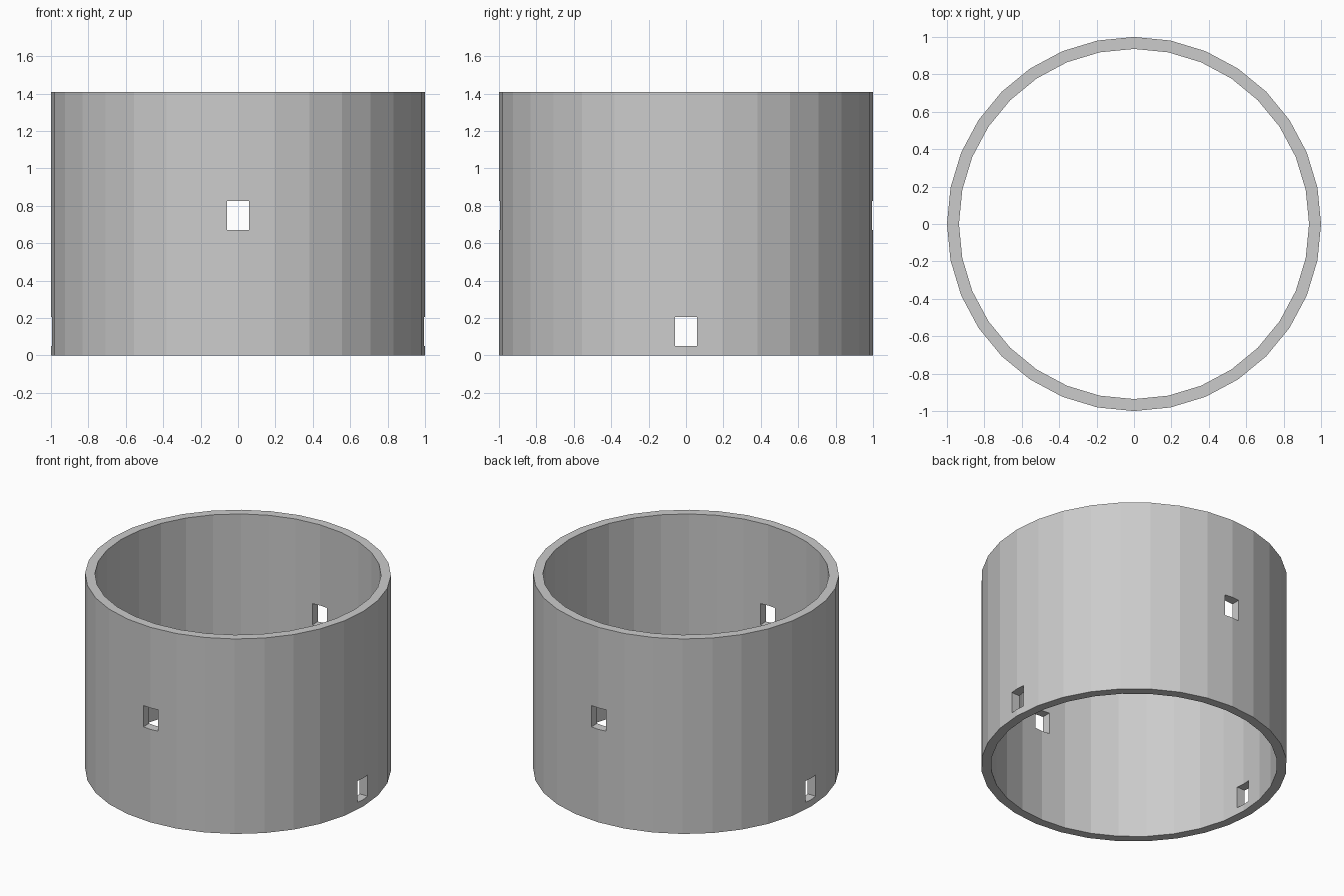
import bpy, bmesh
from math import cos, sin, tau

if "Cube" in bpy.data.objects:
    bpy.data.objects.remove(bpy.data.objects["Cube"])

SIDES, R_OUT, R_IN, HEIGHT = 32, 1.0, 0.936, 1.407

# Open tube wall: a four-point rectangle swept around z
bm = bmesh.new()
profile = [(R_OUT, 0), (R_OUT, HEIGHT), (R_IN, HEIGHT), (R_IN, 0)]
rings = [[bm.verts.new((r * cos(tau * i / SIDES), r * sin(tau * i / SIDES), z))
          for r, z in profile] for i in range(SIDES)]
for i in range(SIDES):
    a, b = rings[i], rings[(i + 1) % SIDES]
    for j in range(4):
        k = (j + 1) % 4
        bm.faces.new((a[j], b[j], b[k], a[k]))
bmesh.ops.recalc_face_normals(bm, faces=bm.faces)
mesh = bpy.data.meshes.new("tube_wall")
bm.to_mesh(mesh)
bm.free()
wall = bpy.data.objects.new("tube_wall", mesh)
bpy.context.collection.objects.link(wall)


def cut_slots(name, size, z):
    """Cut a pair of opposite slots with one long box."""
    bpy.ops.mesh.primitive_cube_add(size=1, location=(0, 0, z))
    box = bpy.context.object
    box.name = name
    box.scale = size
    box.hide_render = True
    box.display_type = 'WIRE'
    mod = wall.modifiers.new(name, 'BOOLEAN')
    mod.operation = 'DIFFERENCE'
    mod.solver = 'EXACT'
    mod.object = box
    bpy.context.view_layer.objects.active = wall
    bpy.ops.object.modifier_apply(modifier=name)
    bpy.data.objects.remove(box)


# Higher slots front and back, lower slots left and right
cut_slots("front_back_slots", (0.117, 3, 0.154), 0.748)
cut_slots("side_slots", (3, 0.117, 0.154), 0.127)
